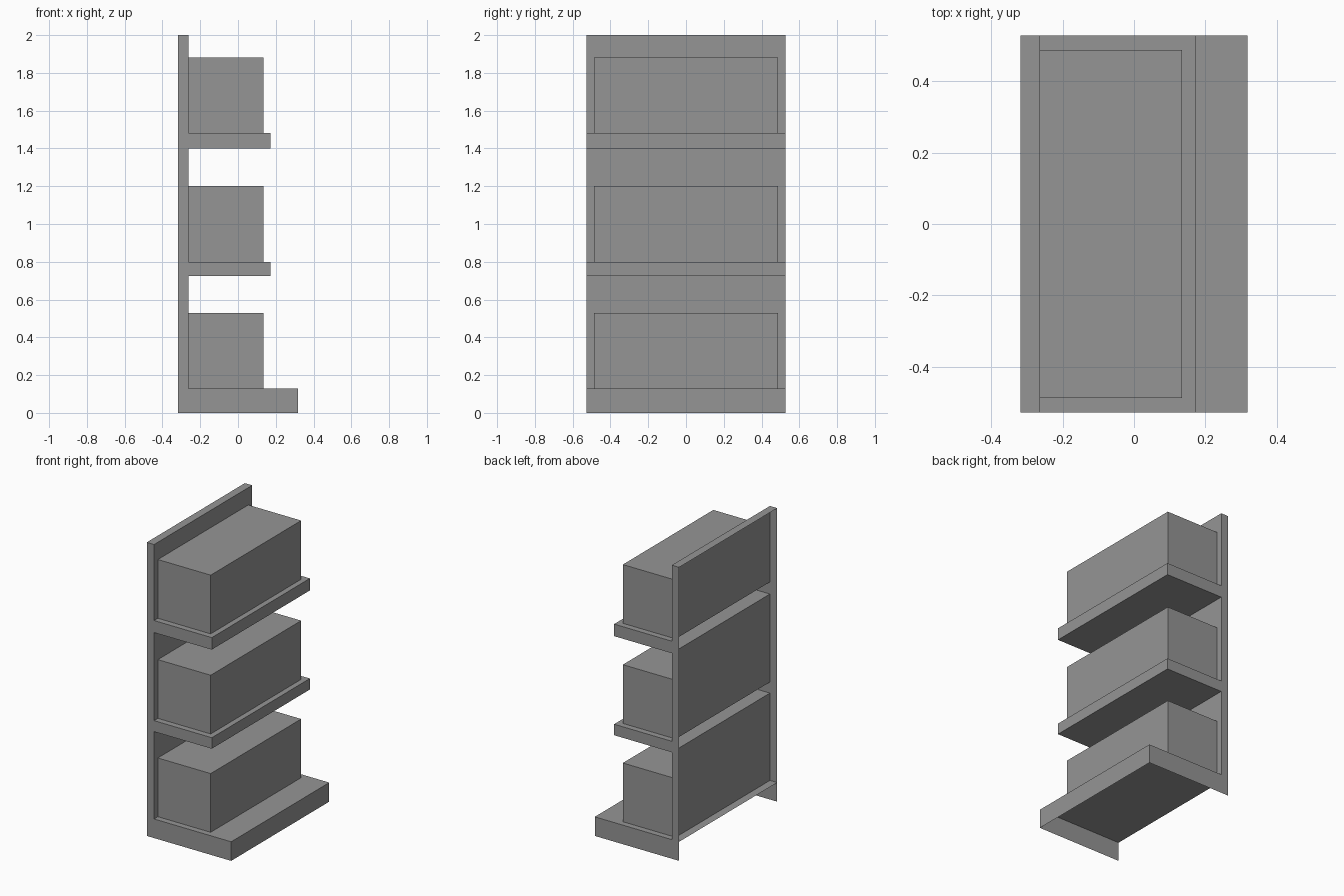
import bpy
import bmesh
from mathutils import Vector

default = bpy.data.objects.get("Cube")
if default:
    bpy.data.objects.remove(default, do_unlink=True)

# Single flat grey
grey = bpy.data.materials.new("mid_grey")
grey.use_nodes = True
COLOR = (0.3, 0.3, 0.3, 1)
grey.diffuse_color = COLOR
grey.node_tree.nodes["Principled BSDF"].inputs["Base Color"].default_value = COLOR

SIDES = {"back": (-1, 0, 0), "front": (1, 0, 0), "near": (0, -1, 0),
         "far": (0, 1, 0), "bottom": (0, 0, -1), "top": (0, 0, 1)}


def shell(name, x, half_y, z, open_sides=()):
    """Box spanning x and z ranges, leaving the named sides open."""
    size = Vector((x[1] - x[0], 2 * half_y, z[1] - z[0]))
    centre = Vector((sum(x) / 2, 0, sum(z) / 2))
    bm = bmesh.new()
    bmesh.ops.create_cube(bm, size=1)
    bm.normal_update()
    doomed = [f for f in bm.faces
              if any(f.normal.dot(Vector(SIDES[s])) > 0.9 for s in open_sides)]
    bmesh.ops.delete(bm, geom=doomed, context="FACES")
    for v in bm.verts:
        v.co = v.co * size + centre
    mesh = bpy.data.meshes.new(name)
    bm.to_mesh(mesh)
    bm.free()
    mesh.materials.append(grey)
    obj = bpy.data.objects.new(name, mesh)
    bpy.context.collection.objects.link(obj)
    return obj


REAR, PANEL, EDGE = -0.318, -0.263, 0.318
HALF, HEIGHT, BASE = 0.528, 2.0, 0.13
SHELF_FRONT, BOX_FRONT, BOX_HALF, BOX_HEIGHT = 0.172, 0.135, 0.487, 0.4
shelves = [(0.725, 0.8), (1.4, 1.482)]

# Hollow base, open behind and below
shell("base", (REAR, EDGE), HALF, (0, BASE), ("back", "bottom"))

# Upright rim, open behind
shell("upright_rim", (REAR, PANEL), HALF, (BASE, HEIGHT), ("back", "front", "bottom"))

# Panel sheets between the shelves
starts = [BASE] + [s[1] for s in shelves]
ends = [s[0] for s in shelves] + [HEIGHT]
for i, span in enumerate(zip(starts, ends)):
    shell(f"panel_sheet_{i + 1}", (REAR, PANEL), HALF, span,
          [s for s in SIDES if s != "front"])

# Hollow shelves, open towards the back
for i, span in enumerate(shelves):
    shell(f"shelf_{i + 1}", (PANEL, SHELF_FRONT), HALF, span, ("back",))

# Goods boxes resting on the base and shelves
for i, z in enumerate(starts):
    shell(f"goods_box_{i + 1}", (PANEL, BOX_FRONT), BOX_HALF, (z, z + BOX_HEIGHT),
          ("back", "bottom"))
